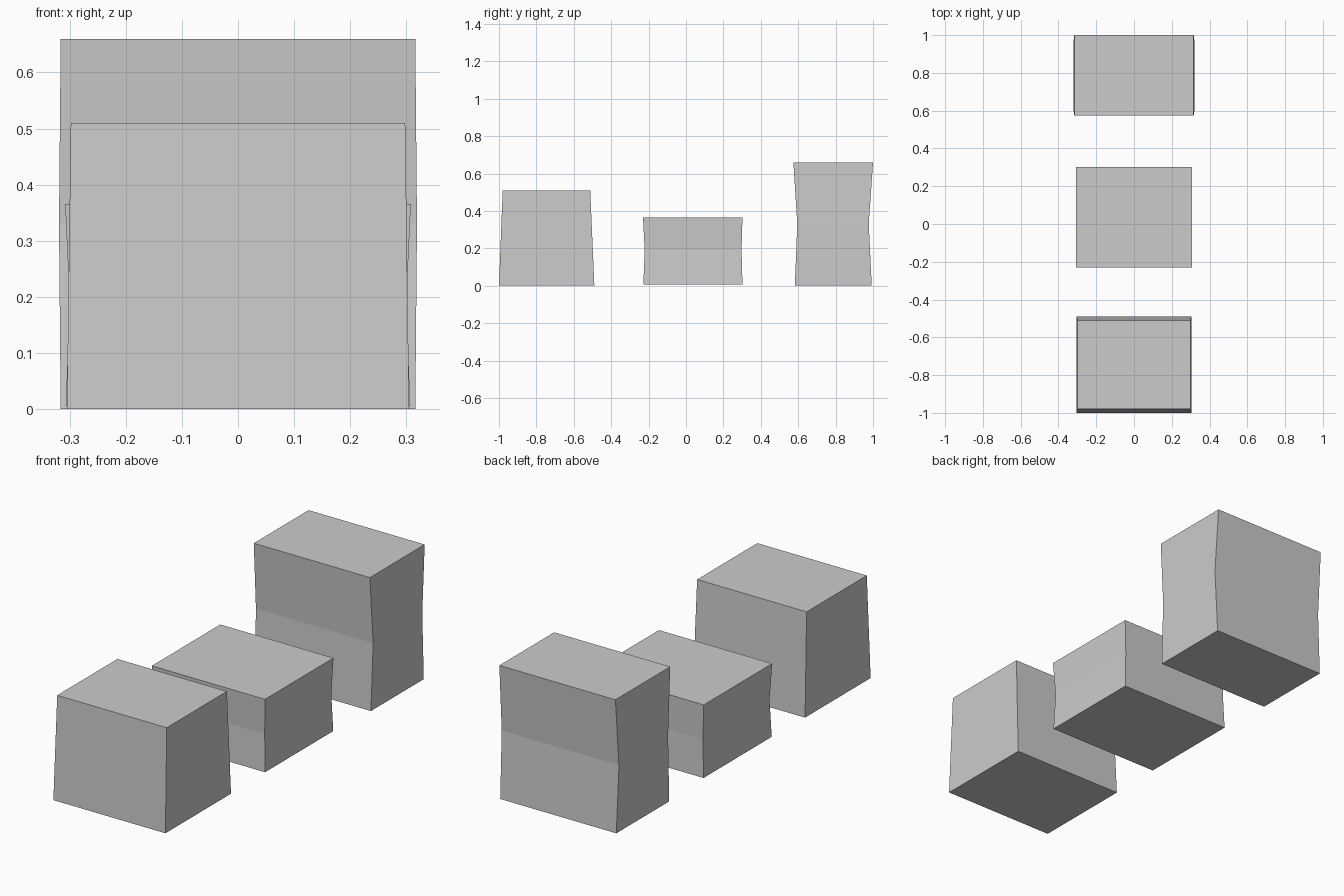
import bpy, bmesh

if "Cube" in bpy.data.objects:
    bpy.data.objects.remove(bpy.data.objects["Cube"])


def stacked_box(name, rings):
    """Closed box skinned through rectangular rings (z, half_width, y_front, y_back)."""
    bm = bmesh.new()
    loops = [[bm.verts.new(p) for p in ((-w, y0, z), (w, y0, z), (w, y1, z), (-w, y1, z))]
             for z, w, y0, y1 in rings]
    for low, high in zip(loops, loops[1:]):
        for i in range(4):
            j = (i + 1) % 4
            bm.faces.new((low[i], low[j], high[j], high[i]))
    bm.faces.new(loops[0][::-1])
    bm.faces.new(loops[-1])
    bmesh.ops.recalc_face_normals(bm, faces=bm.faces)
    mesh = bpy.data.meshes.new(name)
    bm.to_mesh(mesh)
    bm.free()
    obj = bpy.data.objects.new(name, mesh)
    bpy.context.collection.objects.link(obj)
    return obj


# Front block, tapering upwards
stacked_box("front_block", [(0, 0.305, -1.0, -0.49),
                            (0.51, 0.298, -0.98, -0.512)])

# Low middle block with a slight waist
stacked_box("middle_block", [(0.006, 0.307, -0.228, 0.302),
                             (0.19, 0.30, -0.221, 0.297),
                             (0.366, 0.308, -0.23, 0.302)])

# Tall back block with a deeper waist
stacked_box("back_block", [(0, 0.316, 0.582, 0.993),
                           (0.33, 0.319, 0.595, 0.977),
                           (0.66, 0.316, 0.574, 1.0)])
